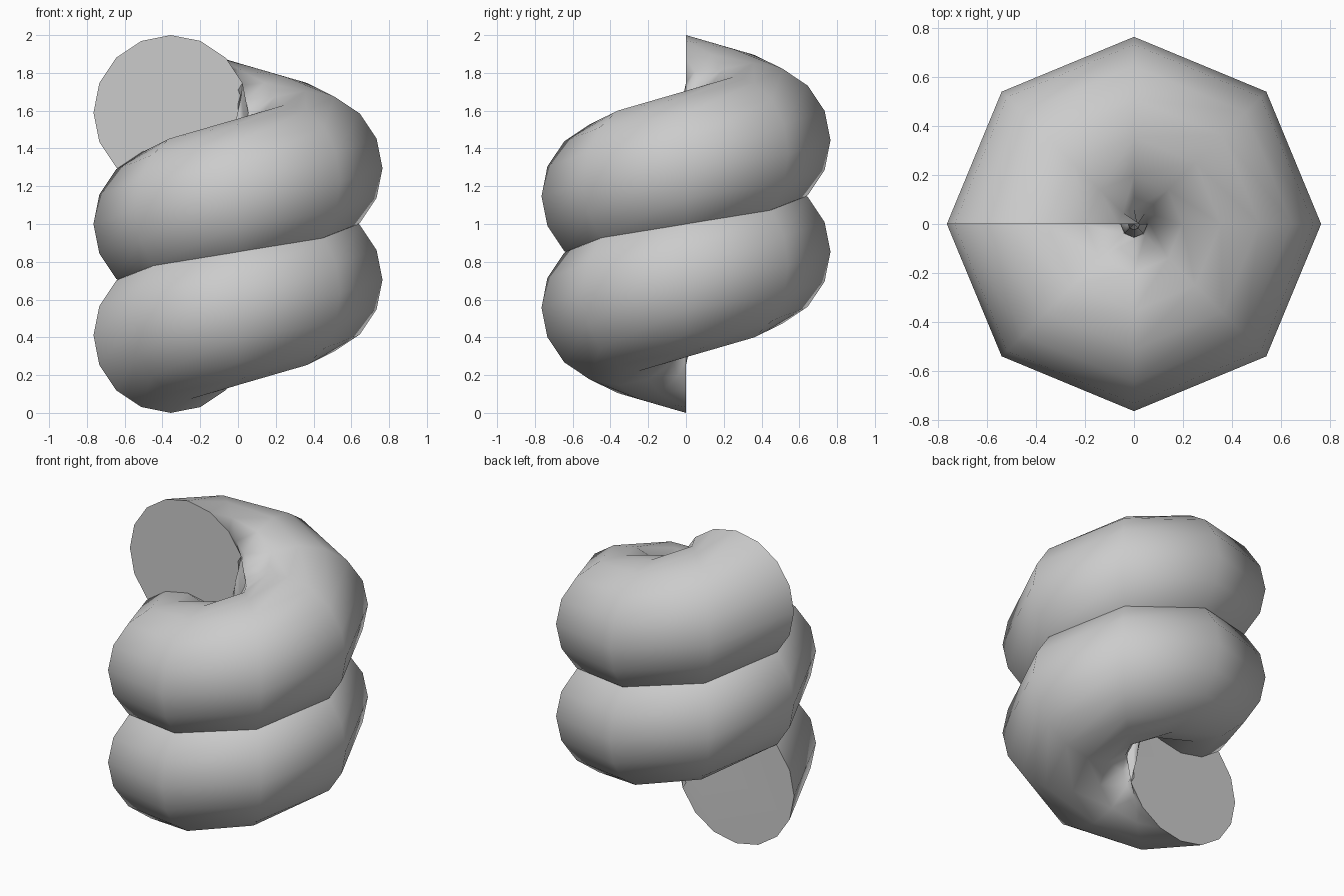
import bpy, bmesh
from math import sin, cos, pi, radians

if "Cube" in bpy.data.objects:
    bpy.data.objects.remove(bpy.data.objects["Cube"])

COIL_R, TUBE_R = 0.355, 0.41      # coil radius, tube radius
TURNS, STEPS, SIDES = 2, 8, 16    # steps per turn, sides of the tube
PITCH = 0.59

bm = bmesh.new()

# Rings of the tube, each in an upright plane through the axis
rings = []
for i in range(TURNS * STEPS + 1):
    a = pi + 2 * pi * i / STEPS
    z = TUBE_R + PITCH * i / STEPS
    ring = []
    for j in range(SIDES):
        t = 2 * pi * j / SIDES
        d = COIL_R + TUBE_R * cos(t)
        ring.append(bm.verts.new((d * cos(a), d * sin(a), z + TUBE_R * sin(t))))
    rings.append(ring)

# Tube skin
for r0, r1 in zip(rings, rings[1:]):
    for j in range(SIDES):
        k = (j + 1) % SIDES
        bm.faces.new((r0[j], r1[j], r1[k], r0[k]))

# Flat end caps
bm.faces.new(rings[0])
bm.faces.new(rings[-1][::-1])

mesh = bpy.data.meshes.new("coil")
bm.to_mesh(mesh)
bm.free()
coil = bpy.data.objects.new("coil", mesh)
bpy.context.collection.objects.link(coil)

bpy.context.view_layer.objects.active = coil
coil.select_set(True)
bpy.ops.object.shade_smooth_by_angle(angle=radians(60))
